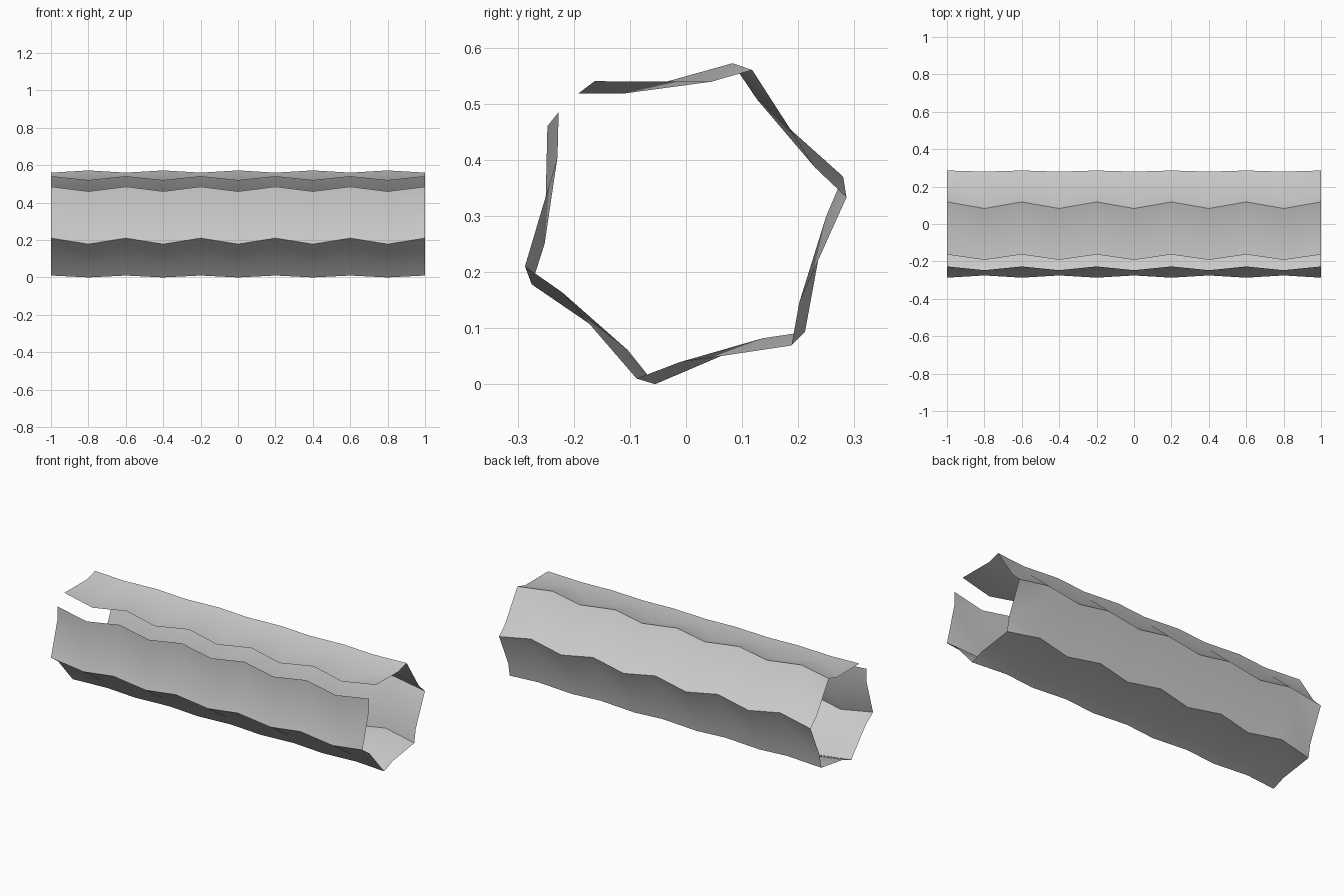
import bpy
import bmesh
import math

cube = bpy.data.objects.get("Cube")
if cube:
    bpy.data.objects.remove(cube, do_unlink=True)

# Two alternating open cross-sections (y, z): corners with one inward kink per side
SECTION_A = [(-.227, .485), (-.229, .405), (-.287, .21), (-.221, .164),
             (-.088, .01), (-.012, .039), (.188, .069), (.202, .146),
             (.286, .333), (.23, .386), (.118, .56), (.045, .539), (-.163, .54)]
SECTION_B = [(-.247, .46), (-.252, .25), (-.275, .178), (-.104, .061),
             (-.055, 0), (.137, .082), (.212, .093), (.25, .3),
             (.28, .37), (.127, .507), (.083, .572), (-.111, .518), (-.192, .518)]
STATIONS = 11

# Plain grey sheet material
grey = bpy.data.materials.new("plain_grey")
grey.use_nodes = True
colour = (0.6, 0.6, 0.6, 1)
grey.diffuse_color = colour
grey.node_tree.nodes["Principled BSDF"].inputs["Base Color"].default_value = colour

# Loft the alternating sections along x into a pleated, slotted tube
bm = bmesh.new()
rows = []
for i in range(STATIONS):
    x = -1 + 2 * i / (STATIONS - 1)
    section = SECTION_B if i % 2 else SECTION_A
    rows.append([bm.verts.new((x, y, z)) for y, z in section])
for r0, r1 in zip(rows, rows[1:]):
    for k in range(len(r0) - 1):
        bm.faces.new((r0[k], r0[k + 1], r1[k + 1], r1[k]))

# Point every face away from the tube's axis
bm.normal_update()
for face in bm.faces:
    c = face.calc_center_median()
    if face.normal.y * c.y + face.normal.z * (c.z - 0.285) < 0:
        face.normal_flip()

mesh = bpy.data.meshes.new("pleated_tube")
bm.to_mesh(mesh)
bm.free()
mesh.materials.append(grey)
tube = bpy.data.objects.new("pleated_tube", mesh)
bpy.context.collection.objects.link(tube)

# Smooth pleats, sharp corner ridges
bpy.ops.object.select_all(action='DESELECT')
tube.select_set(True)
bpy.context.view_layer.objects.active = tube
bpy.ops.object.shade_smooth_by_angle(angle=math.radians(30))
